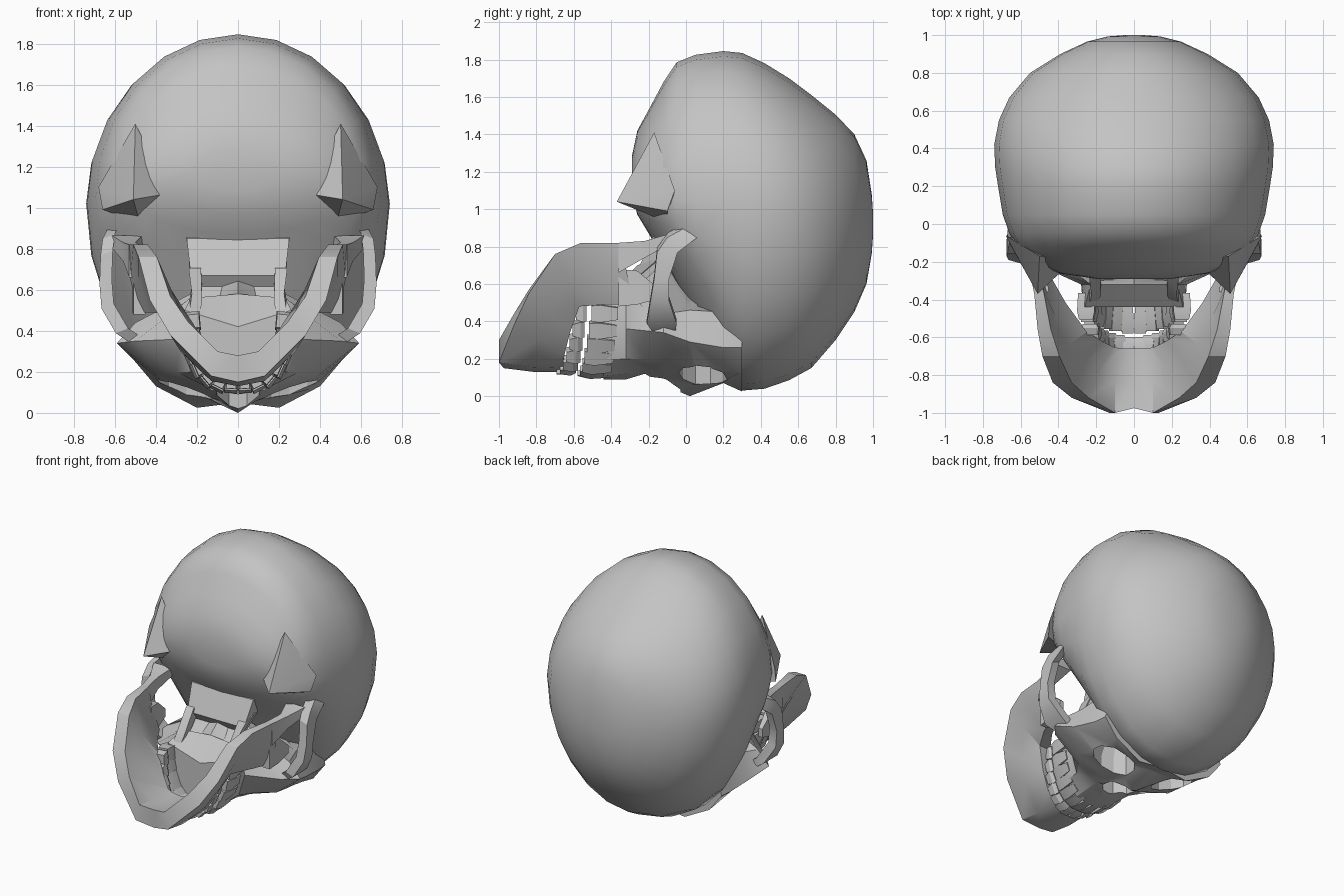
import bpy, bmesh, math
from mathutils import Vector

if "Cube" in bpy.data.objects:
    bpy.data.objects.remove(bpy.data.objects["Cube"])

bone = bpy.data.materials.new("bone_grey")
bone.diffuse_color = (0.55, 0.55, 0.55, 1)
bone.use_nodes = True
bone.node_tree.nodes["Principled BSDF"].inputs["Base Color"].default_value = bone.diffuse_color


def finish(name, bm, mirror=False, angle=40, cutters=()):
    """Turn a bmesh into a named object, mirror it, cut it and shade it."""
    bmesh.ops.recalc_face_normals(bm, faces=bm.faces)
    me = bpy.data.meshes.new(name)
    bm.to_mesh(me)
    bm.free()
    ob = bpy.data.objects.new(name, me)
    bpy.context.collection.objects.link(ob)
    me.materials.append(bone)
    bpy.ops.object.select_all(action='DESELECT')
    ob.select_set(True)
    bpy.context.view_layer.objects.active = ob
    if mirror:
        m = ob.modifiers.new("mirror", 'MIRROR')
        m.use_clip = True
        bpy.ops.object.modifier_apply(modifier=m.name)
    for c in cutters:
        b = ob.modifiers.new("cut", 'BOOLEAN')
        b.operation, b.solver, b.object = 'DIFFERENCE', 'EXACT', c
        bpy.ops.object.modifier_apply(modifier=b.name)
    bpy.ops.object.shade_smooth_by_angle(angle=math.radians(angle))
    return ob


def loft(bm, sections, closed=True, caps=(True, True)):
    """Skin a series of equal-length point loops."""
    rows = [[bm.verts.new(p) for p in s] for s in sections]
    n = len(rows[0])
    for a, b in zip(rows, rows[1:]):
        for i in range(n if closed else n - 1):
            j = (i + 1) % n
            bm.faces.new((a[i], a[j], b[j], b[i]))
    for row, cap in zip((rows[0], rows[-1]), caps):
        if cap:
            bm.faces.new(row)


def bar(bm, path):
    """Four-sided bar along a path of (centre, first half axis, second half axis)."""
    loft(bm, [[Vector(c) + Vector(a) * i + Vector(b) * j
               for i, j in ((1, 1), (1, -1), (-1, -1), (-1, 1))] for c, a, b in path])


def cone_cutter(name, rings, n=10):
    """Hidden tapered cutter along z."""
    bm = bmesh.new()
    loft(bm, [[(cx + rx * math.cos(t), cy + ry * math.sin(t), z)
               for t in (2 * math.pi * (k + .5) / n for k in range(n))]
              for cx, cy, z, rx, ry in rings])
    ob = finish(name, bm)
    ob.hide_render = True
    return ob


# Cutters for the eye sockets and the nose opening
sockets = [cone_cutter("socket_cutter_" + s,
                       [(k * .25, .09, -.15, .15, .13), (k * .25, .09, .2, .145, .13),
                        (k * .17, .07, .58, .04, .04)]) for s, k in (("left", -1), ("right", 1))]
nose = cone_cutter("nose_cutter", [(0, -.15, -.1, .115, .13), (0, -.15, .2, .11, .13),
                                   (0, -.15, .45, .07, .09)], 8)

# Cranium: rounded sections (y, front z, back z, half width, widest z)
CRANIUM = [(-.29, 1.08, 1.28, .2, 1.19), (-.26, .97, 1.42, .4, 1.16), (-.2, .87, 1.53, .53, 1.1),
           (-.12, .74, 1.68, .62, 1.07), (-.05, .6, 1.785, .66, 1.05), (.05, .42, 1.825, .695, 1.04),
           (.2, .12, 1.845, .72, 1.03), (.3, .03, 1.835, .735, 1.02), (.42, .04, 1.78, .74, 1.02),
           (.55, .085, 1.70, .715, 1.0), (.67, .15, 1.61, .66, .98), (.8, .3, 1.505, .55, .95),
           (.9, .45, 1.4, .39, .93), (.965, .6, 1.26, .25, .92), (.993, .76, 1.08, .14, .91),
           (1.0, .86, .98, .05, .91)]
bm = bmesh.new()
N = 24
loft(bm, [[(w * math.sin(t), y, zc - math.cos(t) * (zc - z0 if math.cos(t) > 0 else z1 - zc))
           for t in (2 * math.pi * k / N for k in range(N))]
          for y, z0, z1, w, zc in CRANIUM])
finish("cranium", bm, angle=50, cutters=sockets)

# Face: half sections (x, z) from the midline front round to the midline back
FACE = {.30: [(0, .05), (.2, .025), (.4, .13), (.5, .26), (.45, .42), (0, .5)],
        .20: [(0, .07), (.15, .07), (.38, .14), (.51, .26), (.48, .45), (0, .55)],
        .02: [(0, 0), (.09, .06), (.38, .16), (.54, .29), (.46, .46), (0, .6)],
        -.12: [(0, .06), (.12, .1), (.4, .19), (.59, .34), (.5, .44), (0, .7)],
        -.22: [(0, .13), (.14, .12), (.3, .2), (.5, .35), (.36, .47), (0, .66)],
        -.32: [(0, .09), (.13, .12), (.23, .2), (.28, .36), (.23, .56), (0, .58)],
        -.44: [(0, .09), (.13, .11), (.22, .2), (.27, .36), (.26, .5), (0, .42)]}
bm = bmesh.new()
loft(bm, [[(x, y, z) for x, z in pts] for y, pts in FACE.items()], closed=False)
finish("face", bm, mirror=True, angle=30, cutters=sockets + [nose])

# Cheek arches running back to the temples
bm = bmesh.new()
bar(bm, [((x, y, z), (.03, 0, -.012), (0, h, 0)) for x, y, z, h in
         ((.46, -.11, .33, .05), (.565, -.13, .4, .08), (.635, -.14, .52, .05),
          (.645, -.13, .64, .04), (.64, -.1, .78, .055), (.63, -.02, .86, .08), (.6, .06, .92, .05))])
finish("cheek_arch", bm, mirror=True, angle=30)

# Bony points behind the ears
bm = bmesh.new()
tip = bm.verts.new((.51, -.37, 1.04))
base = [bm.verts.new(p) for p in ((.5, -.17, 1.41), (.68, -.06, 1.1), (.66, -.1, .99), (.48, -.1, .93), (.33, -.2, 1.07))]
for i in range(5):
    bm.faces.new((base[i], base[(i + 1) % 5], tip))
bm.faces.new(base)
finish("ear_point", bm, mirror=True, angle=20)

# Sloping palate block reaching back to the skull base, with a thin wing on each side
bm = bmesh.new()
bar(bm, [((0, -.34, .35), (.2, 0, 0), (0, .06, .03)), ((0, -.28, .56), (.2, 0, 0), (0, .06, .05)),
         ((0, -.18, .7), (.23, 0, 0), (0, -.08, -.03)), ((0, -.08, .9), (.25, 0, 0), (0, -.1, -.05))])
finish("palate", bm, angle=20)
bm = bmesh.new()
bar(bm, [((.22, -.38, .48), (.02, 0, .02), (0, .05, .03)), ((.2, -.33, .58), (.025, 0, .02), (0, .05, .02)),
         ((.21, -.2, .72), (.03, 0, 0), (0, .06, .02))])
finish("palate_wing", bm, mirror=True, angle=20)

# Lower jaw: stations (lower edge, upper edge, inward thickness x and z)
JAW = [((0, -.975, .15), (0, -.66, .13), 0, .13), ((.13, -1.0, .18), (.1, -.66, .15), -.03, .12),
       ((.33, -.92, .38), (.2, -.65, .22), -.09, .06), ((.43, -.84, .55), (.27, -.62, .34), -.1, .02),
       ((.485, -.7, .76), (.34, -.57, .48), -.09, 0), ((.51, -.56, .82), (.43, -.42, .49), -.07, 0),
       ((.53, -.35, .82), (.49, -.28, .49), -.05, 0)]
bm = bmesh.new()
secs = []
for lo, up, dx, dz in JAW:
    lo, up, d = Vector(lo), Vector(up), Vector((dx, 0, dz))
    mid = lo.lerp(up, .5) + Vector((.015 if lo.x else 0, 0, -.01 if lo.x < .2 else 0))
    secs.append([lo, mid, up, up + d, mid + d, lo + d])
loft(bm, secs, caps=(False, True))
# hinge knob and front prong at the top of each branch
bar(bm, [((.505, -.36, .74), (.025, 0, 0), (0, 0, .08)), ((.53, -.22, .785), (.03, 0, 0), (0, 0, .045)),
         ((.54, -.1, .835), (.075, 0, 0), (0, 0, .03))])
bar(bm, [((.48, -.36, .58), (.03, 0, 0), (0, 0, .1)), ((.49, -.26, .58), (.025, 0, 0), (0, 0, .09)),
         ((.5, -.15, .55), (.015, 0, 0), (0, 0, .03))])
finish("lower_jaw", bm, mirror=True, angle=30)

# Teeth: tapered blocks set along the dental arch
ARCH = [Vector(p) for p in ((0, .11), (.08, .115), (.15, .15), (.2, .21), (.235, .29), (.255, .38), (.265, .49))]


def arch_point(t):
    f = t * (len(ARCH) - 1)
    i = min(int(f), len(ARCH) - 2)
    return ARCH[i].lerp(ARCH[i + 1], f - i), (ARCH[i + 1] - ARCH[i]).normalized()


def teeth(name, root, edge, inset):
    bm = bmesh.new()
    for k in range(7):
        t = (k + .5) / 7
        p, d = arch_point(t)
        half, depth = .032 + .016 * t, .022 + .022 * t
        c = Vector((p.x - inset * d.y, 0, p.y + inset * d.x))
        a, b = Vector((d.x, 0, d.y)) * half, Vector((-d.y, 0, d.x)) * depth
        rows = []
        for (y0, y1), s, q in ((root, .7, 1), (tuple((r + e * 2) / 3 for r, e in zip(root, edge)), 1, 1.1),
                               (edge, .9, .5 + .4 * t)):
            o = c + Vector((0, y0 + (y1 - y0) * t, 0))
            rows.append([o + a * s * i + b * q * j for i, j in ((1, 1), (1, -1), (-1, -1), (-1, 1))])
        loft(bm, rows)
    finish(name, bm, mirror=True, angle=30)


teeth("upper_teeth", (-.42, -.36), (-.585, -.5), .01)
teeth("lower_teeth", (-.7, -.58), (-.605, -.525), .03)
